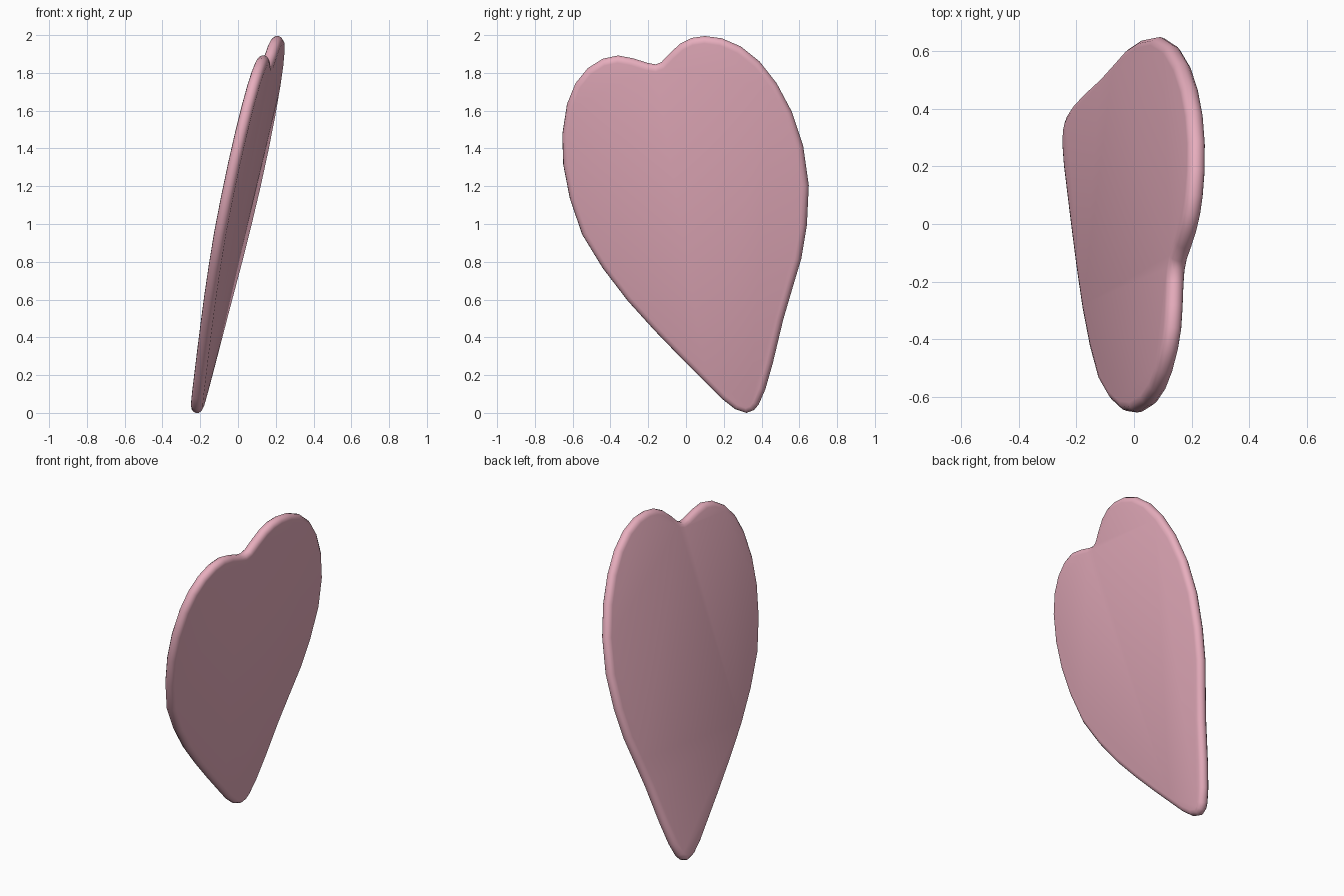
import bpy, bmesh, math
from mathutils import Vector

if "Cube" in bpy.data.objects:
    bpy.data.objects.remove(bpy.data.objects["Cube"])

# Heart outline as seen from the right (y, z), counterclockwise from the tip
OUTLINE = [(.32, .005), (.36, .02), (.385, .05), (.42, .13), (.46, .27), (.515, .5),
           (.565, .67), (.61, .82), (.64, 1.0), (.65, 1.21), (.62, 1.42), (.56, 1.6),
           (.48, 1.75), (.39, 1.865), (.29, 1.945), (.19, 1.988), (.10, 2.0), (.03, 1.99),
           (-.03, 1.96), (-.085, 1.91), (-.13, 1.862), (-.16, 1.85), (-.20, 1.857),
           (-.28, 1.882), (-.36, 1.897), (-.44, 1.88), (-.52, 1.83), (-.585, 1.75),
           (-.63, 1.64), (-.655, 1.48), (-.65, 1.32), (-.615, 1.14), (-.55, .95),
           (-.44, .77), (-.31, .6), (-.17, .445), (-.03, .3), (.09, .18), (.19, .08), (.26, .025)]
N = len(OUTLINE)
HALF = 0.032                                  # half thickness
TILT = Vector((1, -0.11, -0.232)).normalized()  # plate normal


def on_plate(y, z, lift):
    """Place an outline point on the leaning plate, lifted along its normal."""
    return Vector((-0.26 + 0.11 * y + 0.232 * z, y, z)) + TILT * lift


def inset(i, d):
    """Move outline point i inward by d."""
    a, b, c = (Vector(OUTLINE[(i + k) % N]) for k in (-1, 0, 1))
    t = ((b - a).normalized() + (c - b).normalized()).normalized()
    return b + Vector((-t.y, t.x)) * d


# Rounded rim: rings swept through a half circle
bm = bmesh.new()
rings = []
for step in range(7):
    ang = math.radians(-90 + 30 * step)
    d = HALF * (1 - math.cos(ang))
    rings.append([bm.verts.new(on_plate(*inset(i, d), HALF * math.sin(ang))) for i in range(N)])
for lo, hi in zip(rings, rings[1:]):
    for i in range(N):
        j = (i + 1) % N
        bm.faces.new((lo[i], lo[j], hi[j], hi[i]))

# Flat front and back faces
bm.faces.new(list(reversed(rings[0])))
bm.faces.new(rings[-1])
bmesh.ops.recalc_face_normals(bm, faces=bm.faces)

# Stand on z = 0
low = min(v.co.z for v in bm.verts)
bmesh.ops.translate(bm, verts=bm.verts, vec=(0, 0, -low))
for f in bm.faces:
    f.smooth = True

mesh = bpy.data.meshes.new("heart_plate")
bm.to_mesh(mesh)
bm.free()
heart = bpy.data.objects.new("heart_plate", mesh)
bpy.context.collection.objects.link(heart)

# Pink finish
pink = bpy.data.materials.new("pink")
pink.diffuse_color = (0.8, 0.42, 0.51, 1)
pink.use_nodes = True
pink.node_tree.nodes["Principled BSDF"].inputs["Base Color"].default_value = pink.diffuse_color
mesh.materials.append(pink)
